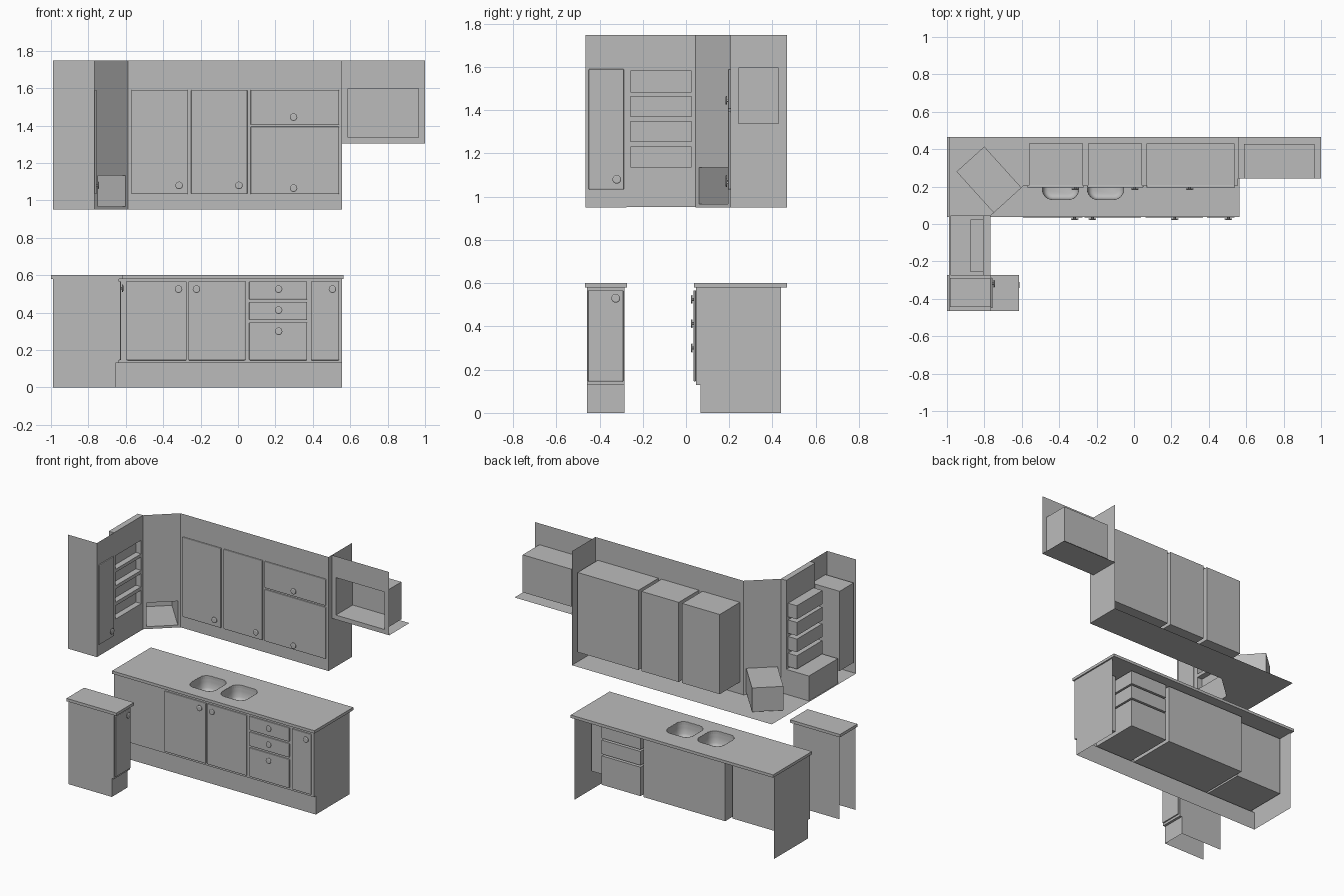
import bpy, bmesh, math
from mathutils import Vector, Matrix

if "Cube" in bpy.data.objects:
    bpy.data.objects.remove(bpy.data.objects["Cube"])

grey = bpy.data.materials.new("cabinet_grey")
grey.diffuse_color = (0.5, 0.5, 0.5, 1)
grey.use_nodes = True
grey.node_tree.nodes["Principled BSDF"].inputs["Base Color"].default_value = grey.diffuse_color


def finish(name, bm):
    bmesh.ops.remove_doubles(bm, verts=bm.verts, dist=1e-5)
    me = bpy.data.meshes.new(name)
    bm.to_mesh(me)
    bm.free()
    me.materials.append(grey)
    ob = bpy.data.objects.new(name, me)
    bpy.context.collection.objects.link(ob)
    return ob


def sheets(name, polys):
    """Thin sheets, one polygon each."""
    bm = bmesh.new()
    for p in polys:
        bm.faces.new([bm.verts.new(v) for v in p])
    return finish(name, bm)


def box(name, x, y, z, bevel=0):
    bm = bmesh.new()
    size = Matrix.Diagonal((x[1] - x[0], y[1] - y[0], z[1] - z[0], 1))
    mid = Matrix.Translation((sum(x) / 2, sum(y) / 2, sum(z) / 2))
    bmesh.ops.create_cube(bm, size=1, matrix=mid @ size)
    ob = finish(name, bm)
    if bevel:
        m = ob.modifiers.new("soft_edge", 'BEVEL')
        m.width, m.segments = bevel, 2
    return ob


def knob(name, loc, direction):
    """Stem and round head turned along a direction."""
    bm = bmesh.new()
    prof = [(0.007, 0), (0.007, 0.006), (0.02, 0.007), (0.02, 0.011), (0.015, 0.014)]
    n = 20
    rings = [[bm.verts.new((r * math.cos(2 * math.pi * i / n), r * math.sin(2 * math.pi * i / n), h))
              for i in range(n)] for r, h in prof]
    for a, b in zip(rings, rings[1:]):
        for i in range(n):
            bm.faces.new((a[i], a[(i + 1) % n], b[(i + 1) % n], b[i]))
    bm.faces.new(rings[-1])
    rot = Vector(direction).to_track_quat('Z', 'Y').to_matrix().to_4x4()
    bm.transform(Matrix.Translation(loc) @ rot)
    return finish(name, bm)


def niche_panel(name, a, b, z, u, holes, depth):
    """Upright sheet from plan point a to b with stacked open niches behind it."""
    a, b = Vector((*a, 0)), Vector((*b, 0))
    d = (b - a).normalized()
    inward = Vector((-d.y, d.x, 0))
    width = (b - a).length

    def P(s, h, w=0):
        return a + d * s + inward * w + Vector((0, 0, h))

    def rect(s0, s1, h0, h1, w=0):
        return [P(s0, h0, w), P(s1, h0, w), P(s1, h1, w), P(s0, h1, w)]
    polys, low = [], z[0]
    for h0, h1 in holes:
        polys += [rect(0, width, low, h0), rect(0, u[0], h0, h1), rect(u[1], width, h0, h1),
                  rect(u[0], u[1], h0, h1, depth)]
        for s in u:
            polys.append([P(s, h0), P(s, h0, depth), P(s, h1, depth), P(s, h1)])
        for h in (h0, h1):
            polys.append([P(u[0], h), P(u[1], h), P(u[1], h, depth), P(u[0], h, depth)])
        low = h1
    polys.append(rect(0, width, low, z[1]))
    return sheets(name, polys)


def front(x, y, z):
    return [(x[0], y, z[0]), (x[1], y, z[0]), (x[1], y, z[1]), (x[0], y, z[1])]


def side(x, y, z):
    return [(x, y[0], z[0]), (x, y[1], z[0]), (x, y[1], z[1]), (x, y[0], z[1])]


def flat(x, y, z):
    return [(x[0], y[0], z), (x[1], y[0], z), (x[1], y[1], z), (x[0], y[1], z)]


# Base run: face, recessed kick board, notched end panels
TOP = 0.58
sheets("base_face", [front((-0.99, 0.555), 0.046, (0.13, TOP)),
                     flat((-0.99, 0.555), (0.046, 0.067), 0.13),
                     front((-0.99, 0.555), 0.067, (0, 0.13))])
for name, x in (("base_end_left", -0.99), ("base_end_right", 0.555)):
    sheets(name, [[(x, 0.067, 0), (x, 0.44, 0), (x, 0.44, TOP), (x, 0.046, TOP),
                   (x, 0.046, 0.13), (x, 0.067, 0.13)]])

# Base doors and drawers with the carcass behind each: x, z, carcass depth, knob x
D = (0.145, 0.567)
for name, x, z, back, kx, kz in (
        ("sink_door_left", (-0.596, -0.275), D, 0, -0.318, 0.525),
        ("sink_door_right", (-0.265, 0.04), D, 0, -0.222, 0.525),
        ("drawer_top", (0.06, 0.37), (0.47, 0.567), 0.41, 0.217, 0.525),
        ("drawer_middle", (0.06, 0.37), (0.36, 0.457), 0.41, 0.217, 0.413),
        ("drawer_bottom", (0.06, 0.37), (0.145, 0.347), 0.41, 0.217, 0.30),
        ("narrow_door", (0.39, 0.54), D, 0.28, 0.505, 0.525)):
    box(name, x, (0.035, 0.046), z, 0.004)
    knob(name + "_knob", (kx, 0.036, kz), (0, -1, 0))
    if back:
        box(name + "_carcass", (x[0] + 0.005, x[1] - 0.005), (0.047, back), z)
box("corner_carcass", (-0.975, -0.605), (0.047, 0.35), D)
sheets("sink_carcass", [front((-0.59, 0.04), 0.41, D), flat((-0.59, 0.04), (0.047, 0.41), D[0]),
                        side(-0.59, (0.047, 0.41), D), side(0.04, (0.047, 0.41), D)])


# Countertop with two rounded bowls
def rounded(cx, cy, hx, hy, r, n=6):
    pts = []
    for k, (sx, sy) in enumerate(((1, 1), (-1, 1), (-1, -1), (1, -1))):
        for i in range(n + 1):
            t = math.pi / 2 * (k + i / n)
            pts.append((cx + sx * (hx - r) + r * math.cos(t), cy + sy * (hy - r) + r * math.sin(t)))
    return pts


counter = box("countertop", (-1.0, 0.565), (0.037, 0.466), (TOP, 0.6))
for name, cx in (("sink_bowl_left", -0.393), ("sink_bowl_right", -0.152)):
    bm = bmesh.new()
    rings = []
    for inset, z in ((0, 0.601), (0.002, 0.56), (0.006, 0.52), (0.016, 0.505), (0.03, 0.5)):
        rings.append([bm.verts.new((px, py, z)) for px, py in
                      rounded(cx, 0.23, 0.098 - inset, 0.1 - inset, 0.055 - inset)])
    for a, b in zip(rings, rings[1:]):
        for i in range(len(a)):
            j = (i + 1) % len(a)
            bm.faces.new((a[i], b[i], b[j], a[j])[::-1])
    bm.faces.new(rings[-1])
    bowl = finish(name, bm)
    for p in bowl.data.polygons:
        p.use_smooth = True
    # Hole cutter
    bm = bmesh.new()
    f = bm.faces.new([bm.verts.new((px, py, 0.55)) for px, py in rounded(cx, 0.23, 0.097, 0.099, 0.054)])
    ext = bmesh.ops.extrude_face_region(bm, geom=[f])
    bmesh.ops.translate(bm, vec=(0, 0, 0.1), verts=[v for v in ext["geom"] if isinstance(v, bmesh.types.BMVert)])
    bmesh.ops.recalc_face_normals(bm, faces=bm.faces)
    cutter = finish(name + "_cutter", bm)
    cutter.hide_render = True
    cutter.hide_viewport = True
    m = counter.modifiers.new("bowl_hole", 'BOOLEAN')
    m.operation, m.object, m.solver = 'DIFFERENCE', cutter, 'EXACT'

# Peninsula cabinet, open at the wall end
for name, y in (("peninsula_side_front", -0.458), ("peninsula_side_back", -0.284)):
    sheets(name, [[(-0.99, y, 0), (-0.655, y, 0), (-0.655, y, 0.13), (-0.637, y, 0.13),
                   (-0.637, y, TOP), (-0.99, y, TOP)]])
PY = (-0.458, -0.284)
sheets("peninsula_face", [side(-0.637, PY, (0.13, TOP)), flat((-0.655, -0.637), PY, 0.13),
                          side(-0.655, PY, (0, 0.13))])
box("peninsula_door", (-0.637, -0.626), (-0.453, -0.29), D, 0.004)
knob("peninsula_knob", (-0.627, -0.325, 0.53), (1, 0, 0))
box("peninsula_top", (-1.0, -0.614), (-0.466, -0.272), (TOP, 0.6))

# Wall run: face, end panel and underside
LO, HI, BACK = 0.95, 1.747, 0.466
sheets("wall_face", [front((-0.588, 0.556), 0.206, (LO, HI))])
sheets("wall_end_right", [side(0.556, (0.206, BACK), (LO, HI))])
sheets("wall_underside", [[(-0.99, -0.465, LO), (-0.766, -0.465, LO), (-0.766, 0.045, LO),
                           (-0.588, 0.206, LO), (0.556, 0.206, LO), (0.556, BACK, LO), (-0.99, BACK, LO)]])
W = (1.033, 1.59)
for name, x, z, kx, kz in (("wall_door_left", (-0.57, -0.27), W, -0.315, 1.08),
                           ("wall_door_middle", (-0.25, 0.05), W, 0.005, 1.08),
                           ("wall_door_upper", (0.067, 0.54), (1.405, 1.59), 0.297, 1.445),
                           ("wall_door_lower", (0.067, 0.54), (1.033, 1.394), 0.297, 1.065)):
    box(name, x, (0.195, 0.206), z, 0.004)
    knob(name + "_knob", (kx, 0.196, kz), (0, -1, 0))
for name, x in (("wall_carcass_left", (-0.562, -0.272)), ("wall_carcass_middle", (-0.245, 0.043)),
                ("wall_carcass_right", (0.068, 0.537))):
    box(name, x, (0.207, 0.43), W)

# Diagonal corner with an open niche
niche_panel("corner_niche", (-0.766, 0.045), (-0.588, 0.206), (LO, HI), (0.022, 0.222), [(0.967, 1.134)], 0.297)

# Left wall: open shelves on a thick slab over a closed box
niche_panel("open_shelves", (-0.766, -0.275), (-0.766, 0.045), (1.125, HI), (0.018, 0.3),
            [(1.137, 1.23), (1.255, 1.347), (1.37, 1.463), (1.485, 1.58)], 0.109)
S, SX = (-0.275, 0.045), (-0.807, -0.766)
sheets("shelf_slab", [flat(SX, S, HI), flat(SX, S, 1.126), front(SX, S[0], (1.125, HI)),
                      front(SX, S[1], (1.125, HI)), side(SX[0], S, (1.125, HI))])
box("shelf_base", (-0.982, -0.766), S, (LO + 0.001, 1.125))

# Left end cabinet
sheets("end_cabinet_shell", [front((-0.99, -0.766), -0.465, (LO, HI)), side(-0.766, (-0.465, -0.275), (LO, HI))])
box("end_door", (-0.766, -0.756), (-0.45, -0.287), W, 0.004)
knob("end_knob", (-0.757, -0.32, 1.08), (1, 0, 0))
box("end_carcass", (-0.985, -0.767), (-0.445, -0.29), W)

# Short right unit with an open niche and a bottom shelf
niche_panel("right_niche", (0.556, 0.242), (1.0, 0.242), (1.305, HI), (0.032, 0.408), [(1.336, 1.598)], 0.185)
sheets("right_shelf", [flat((0.556, 1.0), (0.242, BACK), 1.305)])
